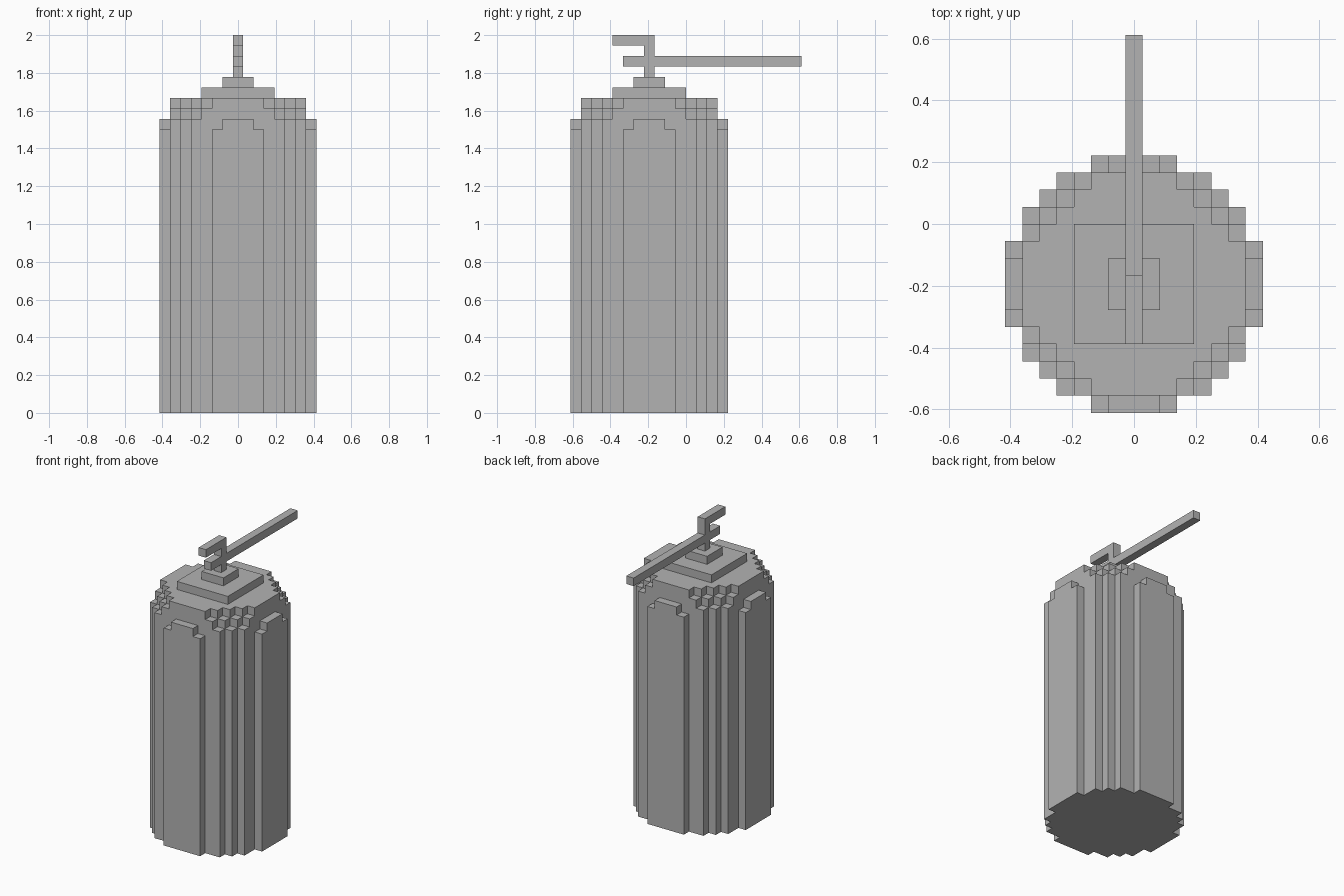
import bpy, bmesh
from mathutils import Vector

cube = bpy.data.objects.get("Cube")
if cube:
    bpy.data.objects.remove(cube, do_unlink=True)

U = 2 / 36            # edge of one block
AXIS_Y = -3.5         # body axis, in blocks

grey = bpy.data.materials.new("plain grey")
grey.use_nodes = True
colour = (0.45, 0.45, 0.45, 1)
grey.diffuse_color = colour
grey.node_tree.nodes["Principled BSDF"].inputs["Base Color"].default_value = colour


def point(x, y, z):
    return Vector((x, y + AXIS_Y, z)) * U


def finish(name, bm):
    bmesh.ops.remove_doubles(bm, verts=bm.verts, dist=0.0001)
    bmesh.ops.dissolve_limit(bm, angle_limit=0.01, verts=bm.verts, edges=bm.edges)
    bmesh.ops.recalc_face_normals(bm, faces=bm.faces)
    mesh = bpy.data.meshes.new(name)
    bm.to_mesh(mesh)
    bm.free()
    mesh.materials.append(grey)
    obj = bpy.data.objects.new(name, mesh)
    bpy.context.collection.objects.link(obj)


def body_height(i, j):
    """Height in blocks of the body column at cell i, j."""
    far, total = max(abs(i), abs(j)), abs(i) + abs(j)
    if far > 7 or total > 10 or (far == 7 and total > 9):
        return 0
    if far == 7:                       # raised side panels
        return 28 if total <= 8 else 27
    return min(30, 38 - total)         # stepped shoulder


# Body: stepped round column
bm = bmesh.new()


def quad(*pts):
    bm.faces.new([bm.verts.new(point(*p)) for p in pts])


for i in range(-7, 8):
    for j in range(-7, 8):
        h = body_height(i, j)
        if not h:
            continue
        a, b, c, d = i - .5, i + .5, j - .5, j + .5
        for z in (0, h):
            quad((a, c, z), (b, c, z), (b, d, z), (a, d, z))
        sides = {(-1, 0): ((a, d), (a, c)), (1, 0): ((b, c), (b, d)),
                 (0, -1): ((a, c), (b, c)), (0, 1): ((b, d), (a, d))}
        for (di, dj), (p, q) in sides.items():
            for z in range(body_height(i + di, j + dj), h):
                quad((*p, z), (*q, z), (*q, z + 1), (*p, z + 1))
finish("body", bm)


def extrude(name, pts, offset):
    """Extrude a flat profile given in blocks."""
    bm = bmesh.new()
    face = bm.faces.new([bm.verts.new(point(*p)) for p in pts])
    new = bmesh.ops.extrude_face_region(bm, geom=[face])["geom"]
    verts = [v for v in new if isinstance(v, bmesh.types.BMVert)]
    bmesh.ops.translate(bm, verts=verts, vec=Vector(offset) * U)
    finish(name, bm)


# Two stacked square lids
for name, r, z in (("lid", 3.5, 30), ("lid_knob", 1.5, 31)):
    extrude(name, [(-r, -r, z), (r, -r, z), (r, r, z), (-r, r, z)], (0, 0, 1))

# Spout and long lever in one side profile
profile = [(-.5, 32), (.5, 32), (.5, 33), (14.5, 33), (14.5, 34), (.5, 34),
           (.5, 36), (-3.5, 36), (-3.5, 35), (-.5, 35), (-.5, 34),
           (-2.5, 34), (-2.5, 33), (-.5, 33)]
extrude("spout_and_lever", [(-.5, y, z) for y, z in profile], (1, 0, 0))
